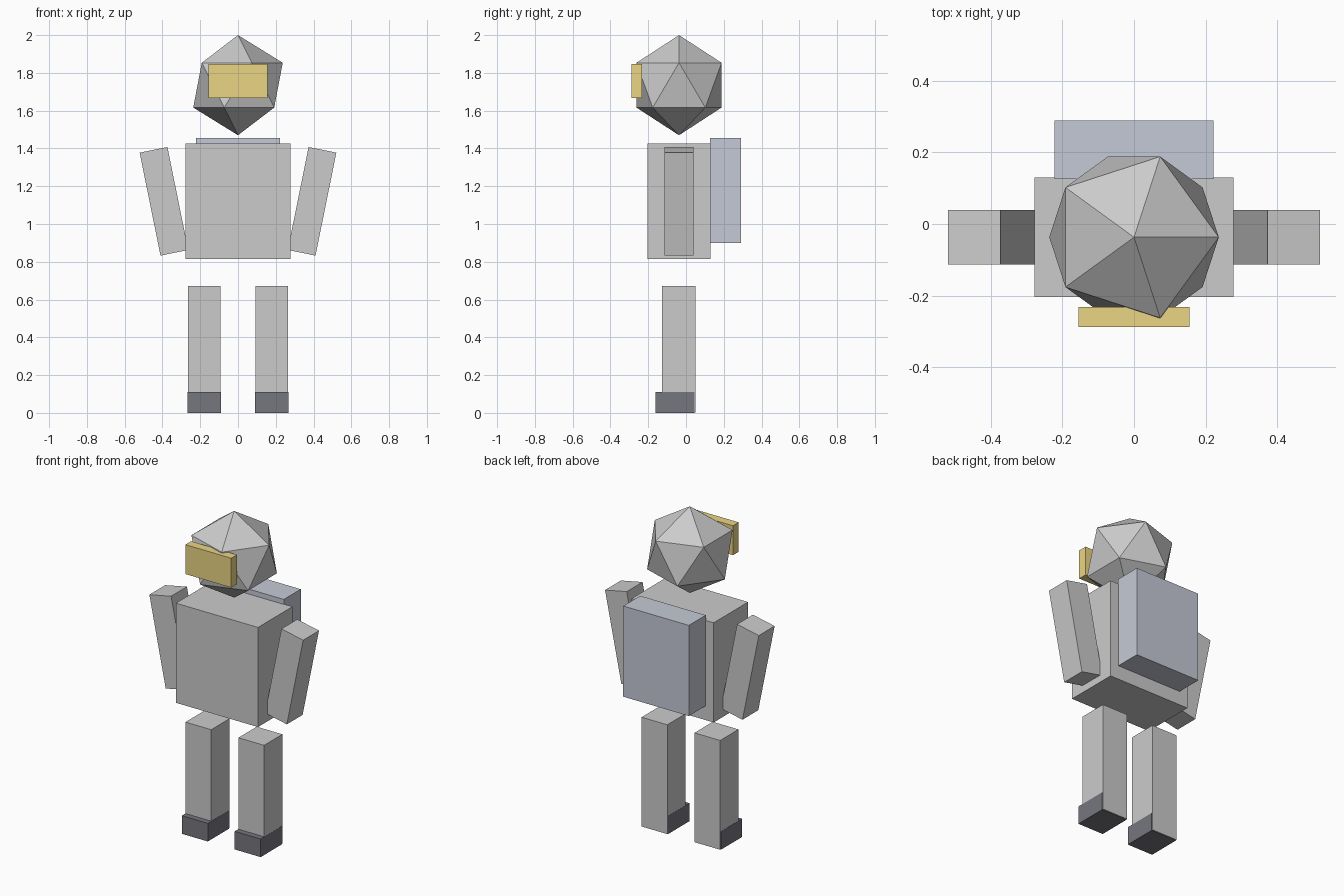
import bpy
from mathutils import Matrix

if "Cube" in bpy.data.objects:
    bpy.data.objects.remove(bpy.data.objects["Cube"])

CY = -0.037  # body centre line in y


def material(name, rgb):
    m = bpy.data.materials.new(name)
    m.diffuse_color = (*rgb, 1)
    m.use_nodes = True
    m.node_tree.nodes["Principled BSDF"].inputs["Base Color"].default_value = m.diffuse_color
    return m


gold = material("gold", (0.82, 0.66, 0.23))
slate = material("slate", (0.56, 0.59, 0.67))
black = material("black", (0.18, 0.18, 0.21))


def box(name, size, loc, tilt=0.0, mat=None):
    bpy.ops.mesh.primitive_cube_add(size=1)
    ob = bpy.context.object
    ob.name = name
    ob.data.transform(Matrix.Translation(loc) @ Matrix.Rotation(tilt, 4, 'Y')
                      @ Matrix.Diagonal((*size, 1)))
    if mat:
        ob.data.materials.append(mat)
    return ob


# Torso and backpack
box("torso", (0.556, 0.333, 0.61), (0, CY, 1.12))
box("backpack", (0.444, 0.164, 0.555), (0, 0.208, 1.178), mat=slate)

# Faceted head and visor
bpy.ops.mesh.primitive_ico_sphere_add(subdivisions=1, radius=0.265,
                                      location=(0, CY, 1.735))
bpy.context.object.name = "head"
box("visor", (0.311, 0.055, 0.18), (0, -0.26, 1.758), mat=gold)

# Paired limbs
for side, s in (("left", -1), ("right", 1)):
    box(side + "_arm", (0.15, 0.153, 0.556), (s * 0.392, CY, 1.12), tilt=s * 0.2)
    box(side + "_leg", (0.174, 0.177, 0.669), (s * 0.179, CY - 0.002, 0.3365))
    # Boot is a hair wider than the leg so the faces do not coincide
    box(side + "_boot", (0.176, 0.206, 0.111), (s * 0.179, -0.059, 0.0555), mat=black)
